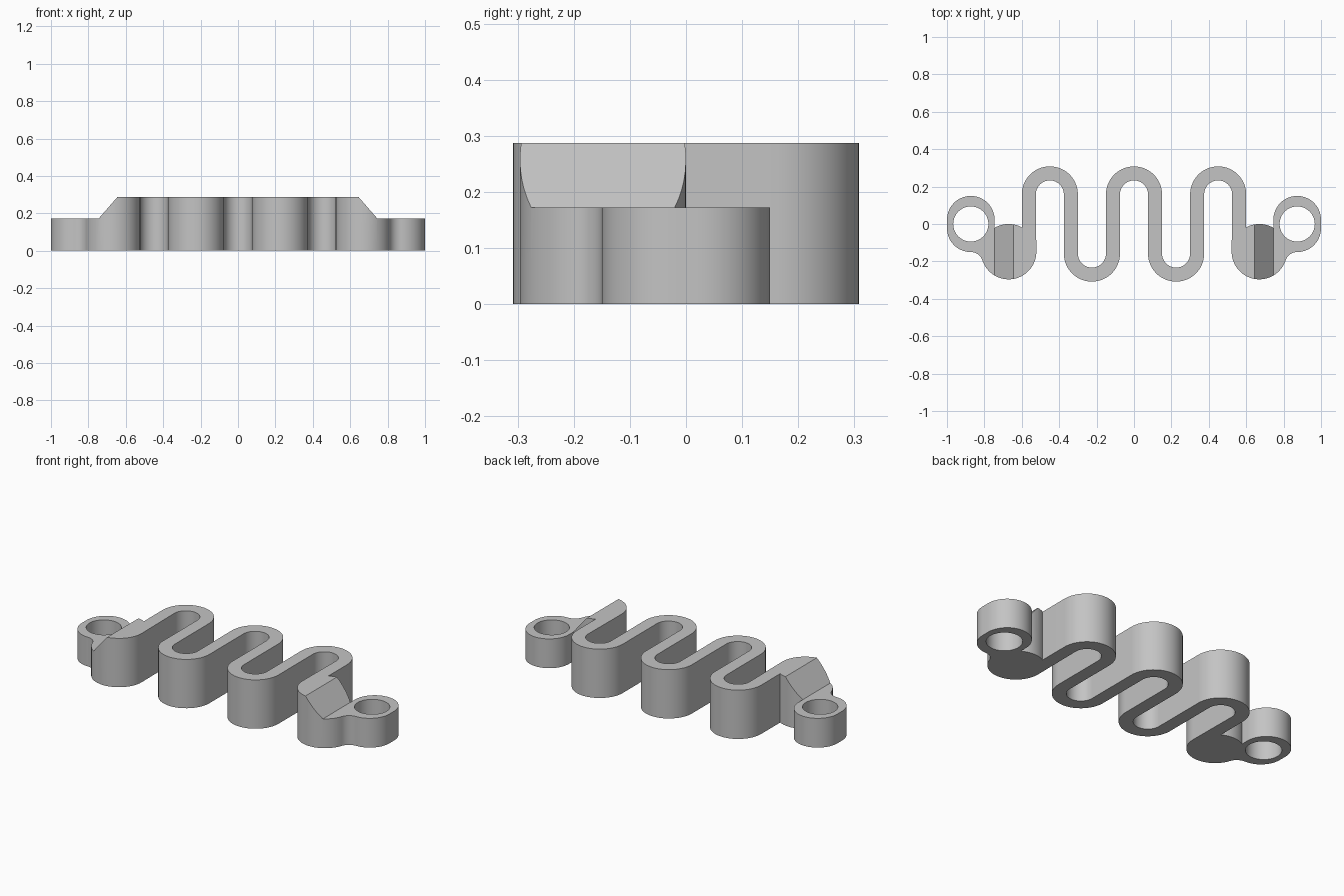
import bpy, bmesh
from math import sin, cos, radians, atan2, degrees, pi

cube = bpy.data.objects.get("Cube")
if cube:
    bpy.data.objects.remove(cube)

HEIGHT, LOW = 0.287, 0.172      # spring height and mounting ear height
R_OUT, R_IN = 0.15, 0.075       # bend radii of the spring
BEND_Y, PITCH = 0.158, 0.225    # bend centre offset and spacing
PAD_X, PAD_Y, PAD_R = 0.67, -0.148, 0.148
EAR_X, EAR_R, EAR_DY, HOLE_R = 0.8725, 0.1275, 0.0225, 0.094

grey = bpy.data.materials.new("light grey")
grey.use_nodes = True
colour = (0.55, 0.55, 0.55, 1)
grey.diffuse_color = colour
grey.node_tree.nodes["Principled BSDF"].inputs["Base Color"].default_value = colour


def arc(cx, cy, r, start, end):
    n = max(3, round(abs(end - start) / 6))
    angles = [radians(start + (end - start) * i / n) for i in range(n + 1)]
    return [(cx + r * cos(a), cy + r * sin(a)) for a in angles]


def angle_on_pad(x):
    dx = x - PAD_X
    return degrees(atan2((PAD_R ** 2 - dx ** 2) ** 0.5, dx))


def add_object(name, bm):
    bmesh.ops.recalc_face_normals(bm, faces=bm.faces)
    mesh = bpy.data.meshes.new(name)
    bm.to_mesh(mesh)
    bm.free()
    mesh.materials.append(grey)
    obj = bpy.data.objects.new(name, mesh)
    bpy.context.collection.objects.link(obj)
    return obj


# Concave fillet tangent to the ear and the round pad
gap, base = EAR_X - PAD_X, EAR_DY + EAR_R
drop = PAD_Y + base
fillet_r = (gap ** 2 + drop ** 2 - PAD_R ** 2) / (2 * (PAD_R - drop))
fillet_y = -base - fillet_r
tilt = degrees(atan2(PAD_Y - fillet_y, -gap))

# Half outline: out along the upper edge, round the ear, back along the lower edge
half = arc(0, BEND_Y, R_OUT, 90, 0)
half += arc(PITCH, -BEND_Y, R_IN, 180, 360)
half += arc(2 * PITCH, BEND_Y, R_OUT, 180, 0)
half += arc(PAD_X, PAD_Y, PAD_R, angle_on_pad(0.6), angle_on_pad(EAR_X - EAR_R))
half += arc(EAR_X, EAR_DY, EAR_R, 180, 0)
half += arc(EAR_X, -EAR_DY, EAR_R, 0, -90)
half += arc(EAR_X, fillet_y, fillet_r, 90, tilt)[1:]
half += arc(PAD_X, PAD_Y, PAD_R, tilt - 180, -180)[1:]
half += arc(2 * PITCH, BEND_Y, R_IN, 0, 180)
half += arc(PITCH, -BEND_Y, R_OUT, 0, -180)
half += arc(0, BEND_Y, R_IN, 0, 90)
outline = half + [(-x, y) for x, y in reversed(half[1:-1])]

# Serpentine spring with both ears and their holes, extruded upwards
bm = bmesh.new()
loops = [outline] + [arc(s * EAR_X, 0, HOLE_R, 0, 360)[:-1] for s in (-1, 1)]
for loop in loops:
    verts = [bm.verts.new((x, y, 0)) for x, y in loop]
    for a, b in zip(verts, verts[1:] + verts[:1]):
        bm.edges.new((a, b))
bmesh.ops.triangle_fill(bm, use_beauty=True, use_dissolve=False, edges=bm.edges[:])
result = bmesh.ops.extrude_face_region(bm, geom=bm.faces[:], use_keep_orig=True)
top = [g for g in result["geom"] if isinstance(g, bmesh.types.BMVert)]
bmesh.ops.translate(bm, verts=top, vec=(0, 0, HEIGHT))
spring = add_object("serpentine_spring", bm)

# Cutters lower the ears and slope the pads
cutters = []
slope_x = EAR_X - EAR_R
profile = [(slope_x, LOW), (1.2, LOW), (1.2, 0.4), (slope_x - 0.1 * (0.4 - LOW) / (HEIGHT - LOW), 0.4)]
for side in (-1, 1):
    bm = bmesh.new()
    face = bm.faces.new([bm.verts.new((side * x, -0.5, z)) for x, z in profile])
    result = bmesh.ops.extrude_face_region(bm, geom=[face], use_keep_orig=True)
    moved = [g for g in result["geom"] if isinstance(g, bmesh.types.BMVert)]
    bmesh.ops.translate(bm, verts=moved, vec=(0, 1, 0))
    cutter = add_object("ear_cutter", bm)
    cutter.hide_render = True
    cutters.append(cutter)
    cut = spring.modifiers.new("ear cut", "BOOLEAN")
    cut.operation, cut.solver, cut.object = "DIFFERENCE", "EXACT", cutter

# Bake the cuts and drop the cutters
graph = bpy.context.evaluated_depsgraph_get()
baked = bpy.data.meshes.new_from_object(spring.evaluated_get(graph))
spring.modifiers.clear()
spring.data = baked
for cutter in cutters:
    bpy.data.objects.remove(cutter)

bpy.ops.object.select_all(action="DESELECT")
spring.select_set(True)
bpy.context.view_layer.objects.active = spring
bpy.ops.object.shade_smooth_by_angle(angle=pi / 6)
